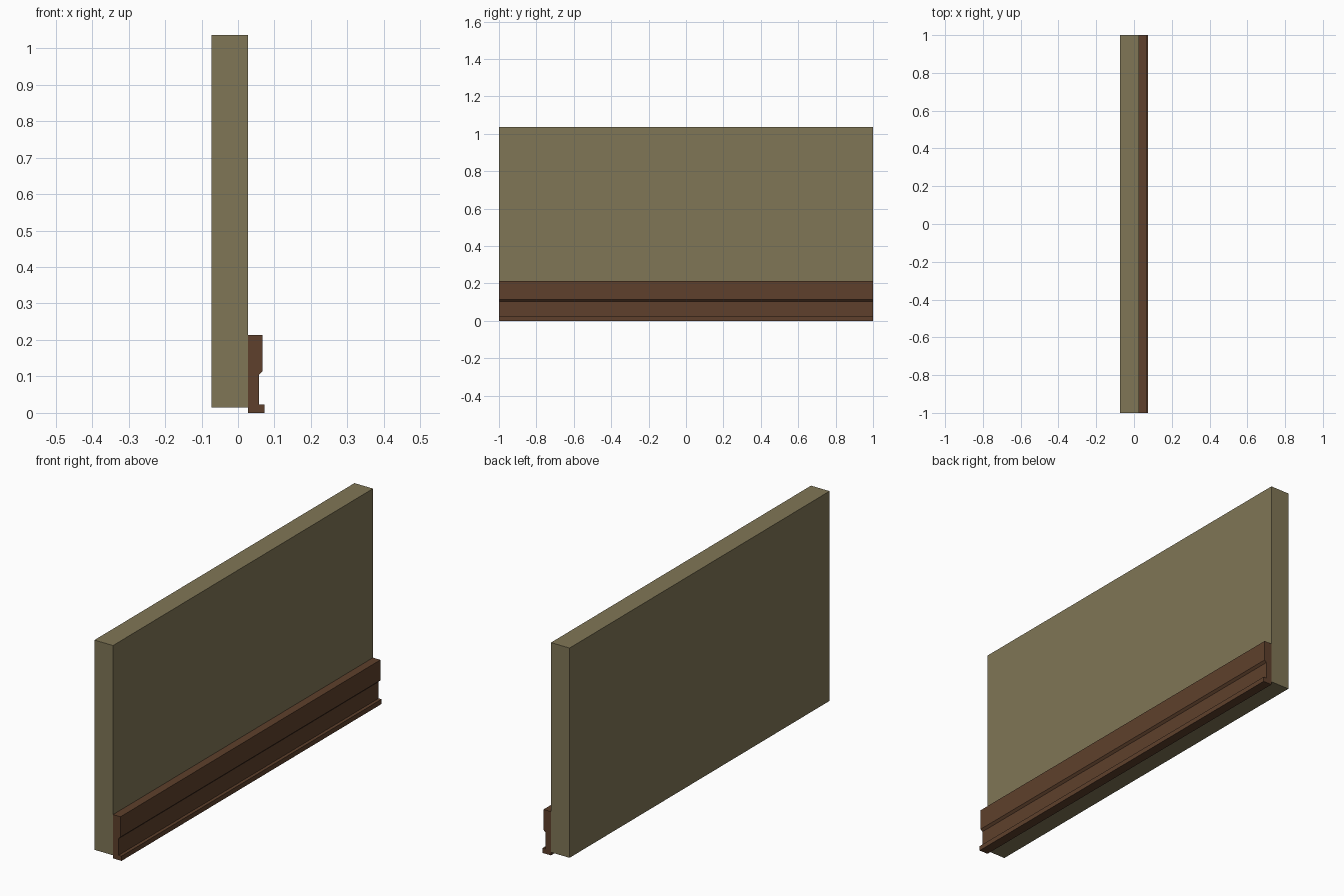
import bpy
import bmesh

if "Cube" in bpy.data.objects:
    bpy.data.objects.remove(bpy.data.objects["Cube"])


def material(name, rgb):
    m = bpy.data.materials.new(name)
    m.diffuse_color = (*rgb, 1.0)
    m.use_nodes = True
    m.node_tree.nodes["Principled BSDF"].inputs["Base Color"].default_value = m.diffuse_color
    return m


def extrude_profile(name, profile, mat, y0=-1.0, y1=1.0):
    """Sweep a closed x/z profile along y into a solid."""
    bm = bmesh.new()
    face = bm.faces.new([bm.verts.new((x, y0, z)) for x, z in profile])
    ext = bmesh.ops.extrude_face_region(bm, geom=[face], use_keep_orig=True)
    verts = [g for g in ext["geom"] if isinstance(g, bmesh.types.BMVert)]
    bmesh.ops.translate(bm, verts=verts, vec=(0, y1 - y0, 0))
    bmesh.ops.recalc_face_normals(bm, faces=bm.faces)
    mesh = bpy.data.meshes.new(name)
    bm.to_mesh(mesh)
    bm.free()
    mesh.materials.append(mat)
    obj = bpy.data.objects.new(name, mesh)
    bpy.context.collection.objects.link(obj)
    return obj


wall_paint = material("olive wall", (0.216, 0.181, 0.093))
wood = material("brown wood", (0.112, 0.051, 0.025))

BACK, FACE = -0.073, 0.027

# Wall slab, raised slightly above the floor
extrude_profile("wall", [(BACK, 0.015), (FACE, 0.015),
                         (FACE, 1.036), (BACK, 1.036)], wall_paint)

# Skirting board: thick upper band, chamfer, recess and projecting foot
extrude_profile("skirting_board", [
    (FACE, 0.0), (0.073, 0.0), (0.073, 0.023), (0.057, 0.023),
    (0.057, 0.104), (0.067, 0.114), (0.067, 0.213), (FACE, 0.213),
], wood)
